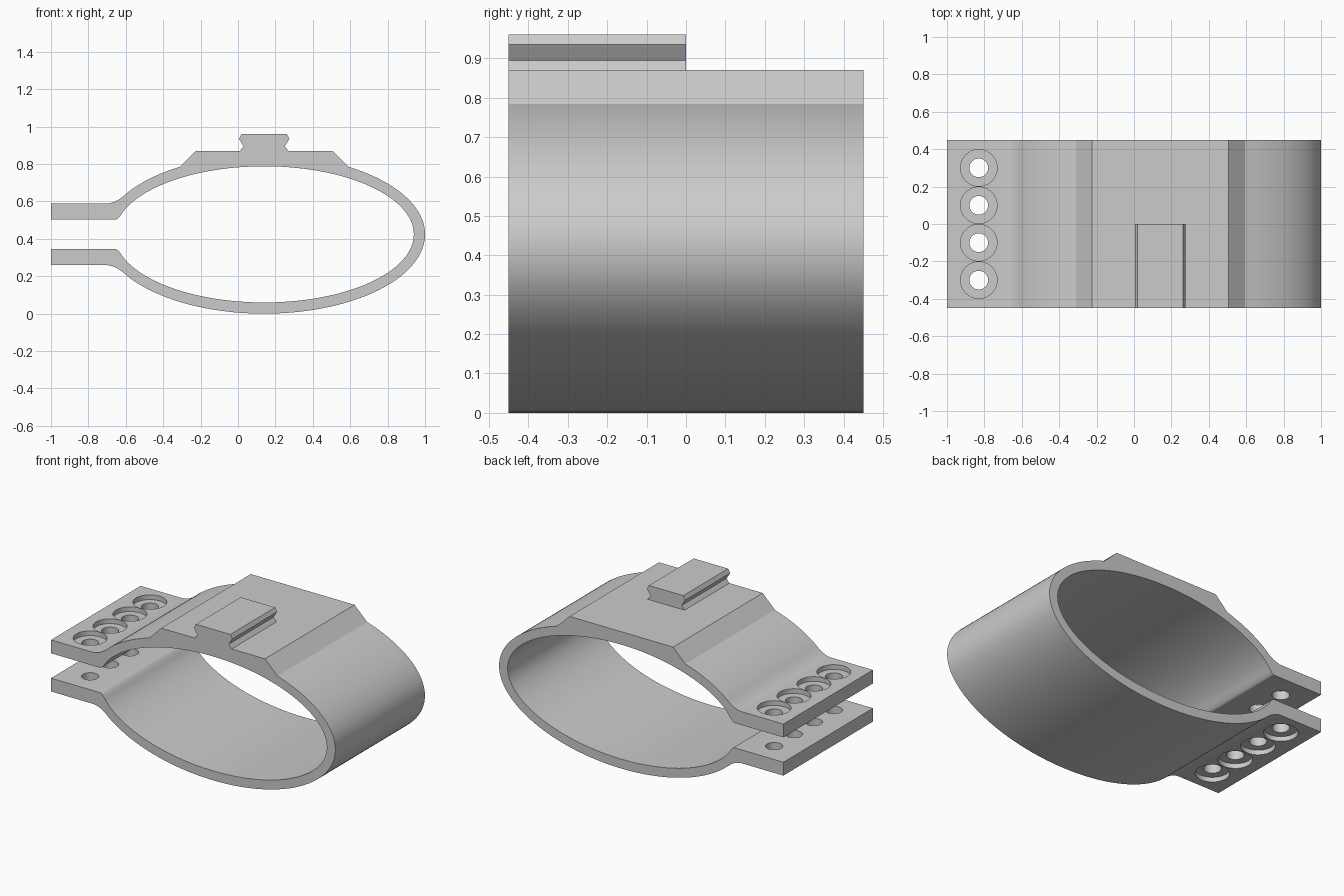
import bpy, bmesh
from math import sin, cos, acos, asin, pi, radians

cube = bpy.data.objects.get("Cube")
if cube:
    bpy.data.objects.remove(cube)

CX, CZ = 0.14, 0.424          # centre of the oval ring
OUTER, INNER = (0.86, 0.424), (0.80, 0.364)
HALF_DEPTH = 0.45
FLANGE_OUT, FLANGE_IN = 0.164, 0.079   # heights above the ring centre
BORE_DEPTH = 0.03

grey = bpy.data.materials.new("light grey")
grey.use_nodes = True
grey.diffuse_color = (0.6, 0.6, 0.6, 1)
grey.node_tree.nodes["Principled BSDF"].inputs["Base Color"].default_value = (0.6, 0.6, 0.6, 1)


def make_object(name, bm):
    bmesh.ops.recalc_face_normals(bm, faces=bm.faces)
    mesh = bpy.data.meshes.new(name)
    bm.to_mesh(mesh)
    bm.free()
    mesh.materials.append(grey)
    obj = bpy.data.objects.new(name, mesh)
    bpy.context.collection.objects.link(obj)
    return obj


def extrude_profile(name, points, y0, y1):
    bm = bmesh.new()
    face = bm.faces.new([bm.verts.new((x, y0, z)) for x, z in points])
    new = bmesh.ops.extrude_face_region(bm, geom=[face])["geom"]
    verts = [v for v in new if isinstance(v, bmesh.types.BMVert)]
    bmesh.ops.translate(bm, verts=verts, vec=(0, y1 - y0, 0))
    return make_object(name, bm)


def smooth(obj):
    bpy.ops.object.select_all(action="DESELECT")
    obj.select_set(True)
    bpy.context.view_layer.objects.active = obj
    bpy.ops.object.shade_smooth_by_angle(angle=radians(15))


def half_chain(size, flange, end_x, start_x, steps=56):
    """Half oval from the right tip, then a fillet, then the flange end (z from centre)."""
    a, b = size
    end = acos((end_x - CX) / a)
    pts = [(CX + a * cos(end * i / steps), b * sin(end * i / steps)) for i in range(steps + 1)]
    corner_x = CX - a * cos(asin(flange / b))
    p, c, q = pts[-1], (corner_x, flange), (start_x, flange)
    for i in range(1, 9):
        t = i / 8
        pts.append(tuple((1 - t) ** 2 * p[k] + 2 * t * (1 - t) * c[k] + t * t * q[k] for k in (0, 1)))
    pts.append((-1.0, flange))
    return pts


# Clamp band outline: outer side with raised pad, inner side, and the mirrored lower half
outer = half_chain(OUTER, FLANGE_OUT, -0.595, -0.71)
inner = half_chain(INNER, FLANGE_IN, -0.615, -0.655)


def on_oval(x):
    return (x, OUTER[1] * sin(acos((x - CX) / OUTER[0])))


pad_left, pad_right = -0.31, 0.593
pad = [on_oval(pad_right), (0.505, 0.87 - CZ), (-0.225, 0.87 - CZ), on_oval(pad_left)]
top = [p for p in outer if p[0] > pad_right] + pad + [p for p in outer if p[0] < pad_left]


def mirrored(pts):
    return [(x, -z) for x, z in pts]


outline = top + inner[::-1] + mirrored(inner[1:]) + mirrored(outer[1:])[::-1]
band = extrude_profile("clamp_band", [(x, z + CZ) for x, z in outline], -HALF_DEPTH, HALF_DEPTH)

# Bolt holes with counterbores on both outer flange faces
bm = bmesh.new()
floor = FLANGE_OUT - BORE_DEPTH
section = [(0.098, -0.3), (0.098, -floor), (0.05, -floor), (0.05, floor), (0.098, floor), (0.098, 0.3)]
SIDES = 32
for y in (-0.3, -0.1, 0.1, 0.3):
    rings = [[bm.verts.new((-0.83 + r * cos(2 * pi * i / SIDES), y + r * sin(2 * pi * i / SIDES), CZ + z))
              for i in range(SIDES)] for r, z in section]
    for low, high in zip(rings, rings[1:]):
        for i in range(SIDES):
            j = (i + 1) % SIDES
            bm.faces.new((low[i], low[j], high[j], high[i]))
    bm.faces.new(rings[0][::-1])
    bm.faces.new(rings[-1])
cutter = make_object("bolt_hole_cutter", bm)
cutter.hide_render = True

cut = band.modifiers.new("bolt_holes", "BOOLEAN")
cut.operation = "DIFFERENCE"
cut.solver = "EXACT"
cut.object = cutter
bpy.context.view_layer.objects.active = band
bpy.ops.object.modifier_apply(modifier=cut.name)
bpy.data.objects.remove(cutter)
smooth(band)

# Grooved mounting rail on the front half of the pad
side = [(0.13, 0.87), (0.11, 0.895), (0.135, 0.935), (0.121, 0.96)]
rail = [(CX + w, z) for w, z in side] + [(CX - w, z) for w, z in reversed(side)]
extrude_profile("mounting_rail", rail, -HALF_DEPTH, 0)
